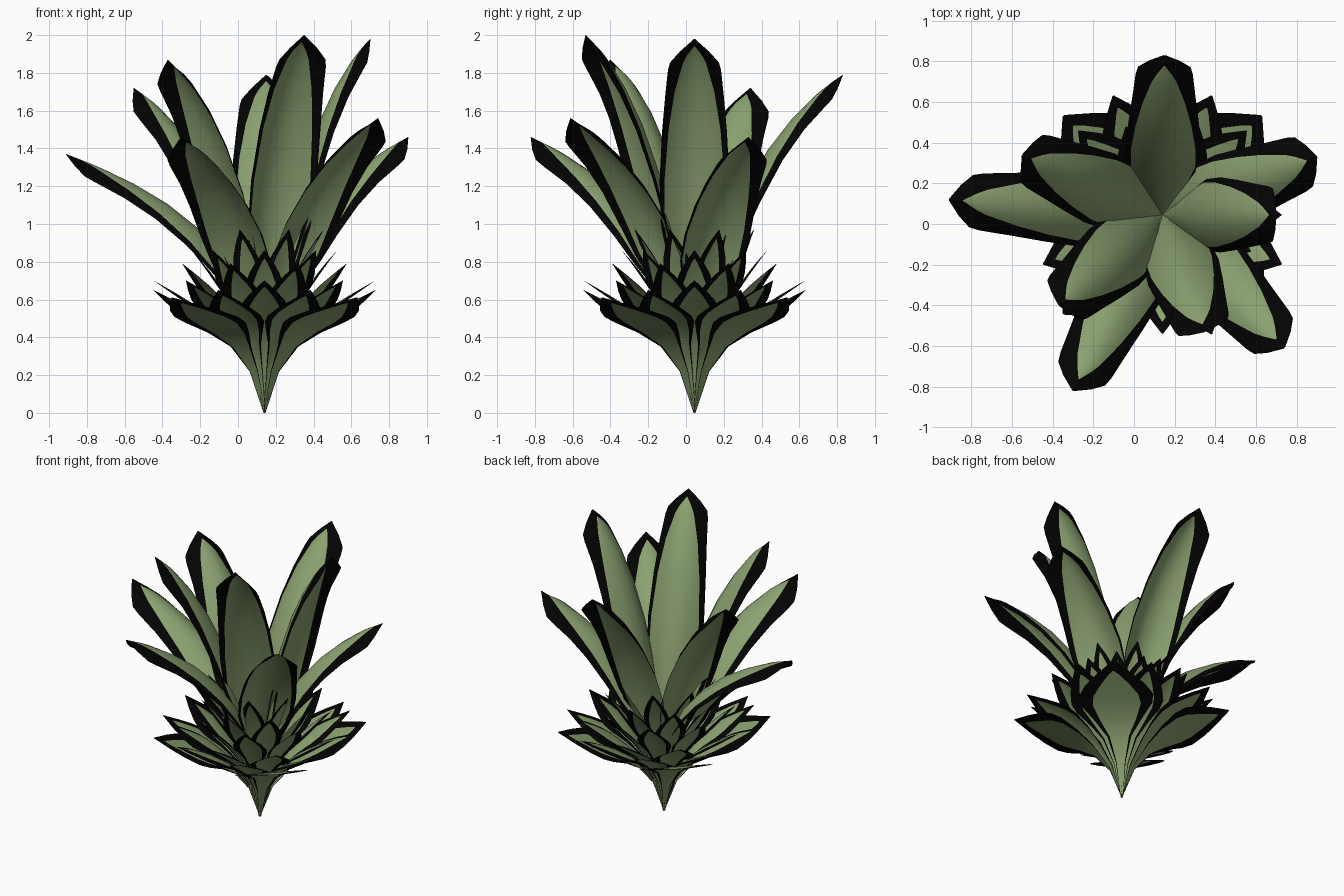
import bpy, bmesh, math
from mathutils import Vector

if "Cube" in bpy.data.objects:
    bpy.data.objects.remove(bpy.data.objects["Cube"])


def material(name, rgb):
    m = bpy.data.materials.new(name)
    m.diffuse_color = (*rgb, 1)
    m.use_nodes = True
    m.node_tree.nodes["Principled BSDF"].inputs["Base Color"].default_value = m.diffuse_color
    return m


GREEN = material("leaf green", (0.26, 0.36, 0.165))
BLACK = material("rim black", (0.001, 0.001, 0.001))
CENTRE = Vector((0.14, 0.045, 0))

# rows: (position along leaf, relative half width, green share of the width)
LONG = [(0, .1, .9), (.12, .34, .9), (.25, .64, .9), (.4, .95, .9), (.53, 1, .86),
        (.68, .93, .8), (.8, .84, .68), (.9, .76, .44), (.93, .7, .3),
        (.965, .42, .03), (1, .02, .02)]
PETAL = [(0, .03, .9), (.2, .13, .85), (.38, .32, .8), (.52, .64, .76), (.65, .95, .68),
         (.73, 1, .6), (.82, .8, .48), (.9, .5, .28), (.93, .36, .04), (1, .02, .02)]


def bezier(p, t):
    s = 1 - t
    return p[0]*s**3 + p[1]*3*s*s*t + p[2]*3*s*t*t + p[3]*t**3


def tangent(p, t):
    s = 1 - t
    return ((p[1]-p[0])*s*s + (p[2]-p[1])*2*s*t + (p[3]-p[2])*t*t).normalized()


def add_leaf(bm, angle, path, rows, half_width, droop):
    """Arched leaf blade with drooping edges: green middle, black rim and tip."""
    out = Vector((math.cos(angle), math.sin(angle), 0))
    side = Vector((-out.y, out.x, 0))
    p = [out*r + Vector((0, 0, z)) for r, z in path]
    grid = []
    for t, w, g in rows:
        pos, tan = bezier(p, t), tangent(p, t)
        up = tan.cross(side).normalized()
        if up.dot(out) > 0:
            up = -up
        hw = w*half_width
        grid.append([bm.verts.new(CENTRE + pos + side*(u*hw) - up*(droop*hw*u*u))
                     for u in (-1, -g, -g/2, 0, g/2, g, 1)])
    for i in range(len(grid) - 1):
        for j in range(6):
            f = bm.faces.new((grid[i][j], grid[i+1][j], grid[i+1][j+1], grid[i][j+1]))
            f.material_index = 1 if j in (0, 5) or i == len(grid) - 2 else 0
            f.smooth = True


def finish(bm, name):
    me = bpy.data.meshes.new(name)
    bm.to_mesh(me)
    bm.free()
    me.materials.append(GREEN)
    me.materials.append(BLACK)
    bpy.context.collection.objects.link(bpy.data.objects.new(name, me))


# tall crown leaves: tip x, y, z
tips = [(-.30, -.82, 1.46), (-.91, .12, 1.37), (.90, .33, 1.46), (.74, -.61, 1.56),
        (-.55, .34, 1.72), (.15, .83, 1.79), (-.37, -.40, 1.87), (.35, -.53, 2.0),
        (.70, .045, 1.98)]
for k, (x, y, z) in enumerate(tips):
    dx, dy = x - CENTRE.x, y - CENTRE.y
    r = math.hypot(dx, dy)
    bm = bmesh.new()
    path = [(0, .3), (.07, .8), (.36*r, .82*z), (r, z)]
    add_leaf(bm, math.atan2(dy, dx), path, LONG, .185, .55)
    finish(bm, f"crown_leaf_{k+1}")

# lower rosette rings: count, phase, tip radius, tip height, half width
rings = [(4, 45, .69, .61, .24), (8, 22.5, .635, .65, .15), (8, 0, .585, .70, .13),
         (8, 22.5, .47, .79, .11), (8, 0, .385, .86, .10), (8, 22.5, .34, .97, .085)]
for k, (n, phase, r, z, hw) in enumerate(rings):
    bm = bmesh.new()
    path = [(0, 0), (.15*r, .44), (.5*r, .76*z), (r, z)]
    for i in range(n):
        add_leaf(bm, math.radians(phase + 360*i/n), path, PETAL, hw, 0 if k == 0 else .15)
    finish(bm, f"rosette_ring_{k+1}")
